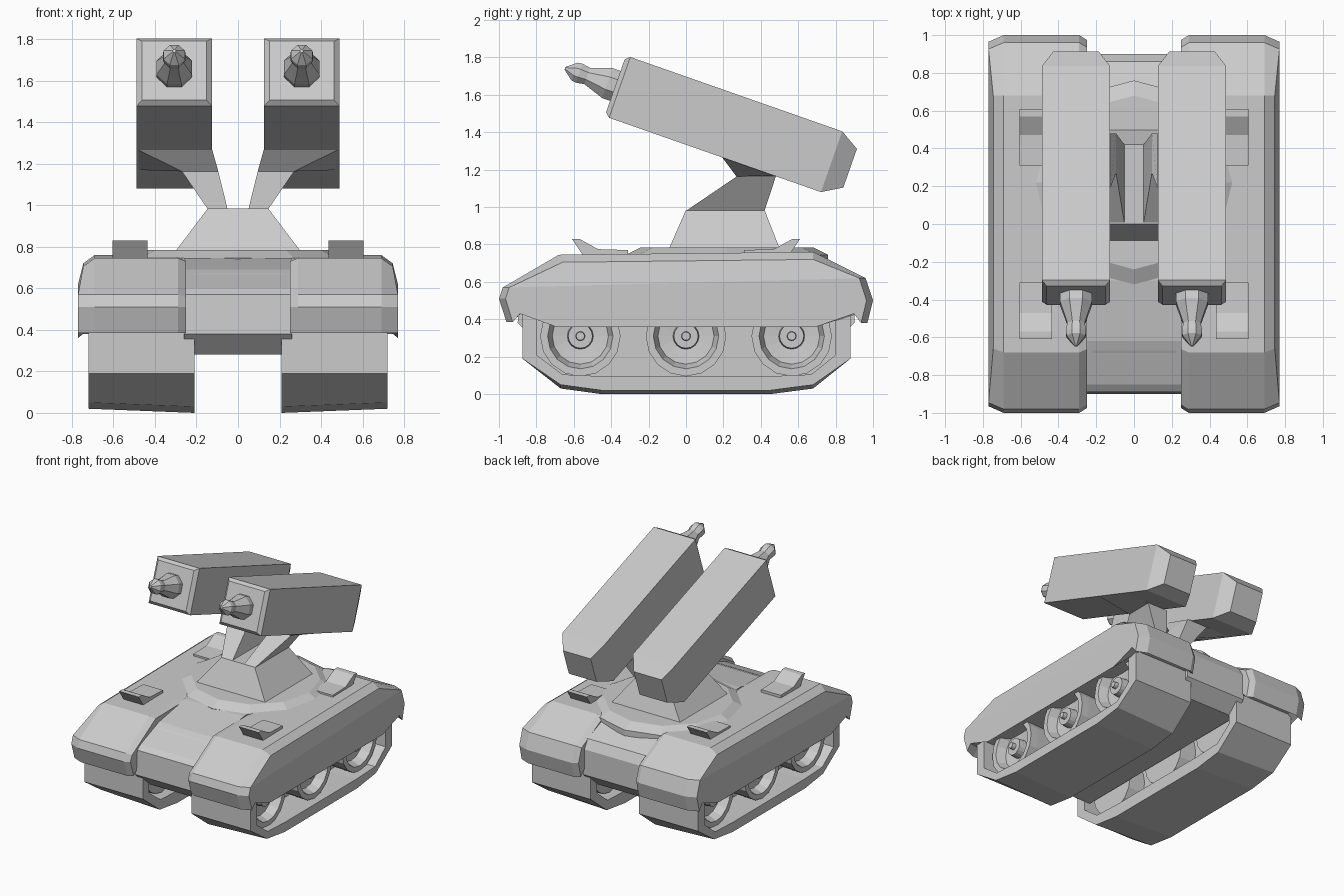
import bpy, bmesh, math

if "Cube" in bpy.data.objects:
    bpy.data.objects.remove(bpy.data.objects["Cube"])

grey = bpy.data.materials.new("armour grey")
grey.diffuse_color = (0.6, 0.6, 0.6, 1)
grey.use_nodes = True
grey.node_tree.nodes["Principled BSDF"].inputs["Base Color"].default_value = grey.diffuse_color


def loft(name, rings, mirror=False, cyclic=False, caps=True, fold=None):
    """Skin a list of equal-length point rings; optionally mirror across x."""
    bm = bmesh.new()
    vs = [[bm.verts.new(p) for p in r] for r in rings]
    n = len(rings[0])
    pairs = list(zip(vs, vs[1:]))
    if cyclic:
        pairs.append((vs[-1], vs[0]))
    for a, b in pairs:
        for i in range(n):
            j = (i + 1) % n
            bm.faces.new((a[i], a[j], b[j], b[i]))
    if caps and not cyclic:
        bm.faces.new(vs[0])
        if fold:  # split the end cap along a crease
            i, j = fold
            bm.faces.new(vs[-1][i:j + 1])
            bm.faces.new(vs[-1][j:] + vs[-1][:i + 1])
        else:
            bm.faces.new(vs[-1])
    bmesh.ops.recalc_face_normals(bm, faces=bm.faces)
    me = bpy.data.meshes.new(name)
    bm.to_mesh(me)
    bm.free()
    me.materials.append(grey)
    ob = bpy.data.objects.new(name, me)
    bpy.context.collection.objects.link(ob)
    if mirror:
        ob.modifiers.new("mirror", 'MIRROR')
    return ob


def at_x(x, prof):
    return [(x, y, z) for y, z in prof]


def prism(name, prof, x0, x1, mirror=False):
    return loft(name, [at_x(x0, prof), at_x(x1, prof)], mirror)


def rect(x0, x1, y0, y1, z0, z1=None):
    """Rectangle ring, front edge at z0 and back edge at z1."""
    z1 = z0 if z1 is None else z1
    return [(x0, y0, z0), (x1, y0, z0), (x1, y1, z1), (x0, y1, z1)]


# Hull between the fenders
prism("hull", [(-.80, .28), (-.90, .38), (-.89, .57), (-.85, .60), (-.62, .69),
               (-.30, .745), (.60, .755), (.86, .65), (.90, .58), (.90, .38),
               (.80, .28)], -.26, .26)
prism("front_vent", [(-.81, .57), (-.79, .61), (-.67, .672), (-.65, .64)], -.22, .22)

# Fenders with chamfered ends and an outer skirt
top = [(-.96, .385), (-1, .51), (-.98, .57), (-.68, .745), (.68, .76),
       (.96, .62), (1.0, .50), (.97, .38)]
body = top + [(.92, .43), (.70, .43), (-.70, .43), (-.90, .43)]
skirt = [(y * .965, z) for y, z in top + [(.93, .43), (.72, .36), (-.72, .36), (-.92, .43)]]
skirt[3], skirt[4] = (-.66, .705), (.68, .72)
inner = [(y * .975, z - (.015 if z > .55 else 0)) for y, z in body]
outer = [(.745 if i in (3, 4) else .77, y, z) for i, (y, z) in enumerate(skirt)]
loft("fender", [at_x(.25, inner), at_x(.29, body), at_x(.69, body), outer],
     mirror=True, fold=(2, 5))

# Fender flaps, front and rear
flap = [(-.61, .83), (-.57, .83), (-.47, .775), (-.31, .77), (-.31, .74), (-.55, .74)]
prism("front_flap", flap, .435, .605, True)
prism("rear_flap", [(-y, z) for y, z in flap], .435, .605, True)

# Track loops: the outer edge sits slightly higher at the bottom
track_out = [(-.875, .46), (-.875, .19), (-.67, .03), (-.45, 0),
             (.45, 0), (.68, .03), (.88, .19), (.88, .46)]
track_in = [(-.80, .43), (-.80, .21), (-.66, .105), (-.44, .095),
            (.44, .095), (.67, .105), (.80, .21), (.80, .43)]
raised = [(y, z + (.02 if z < .1 else 0)) for y, z in track_out]
loft("track", [at_x(.21, track_out), at_x(.72, raised),
               at_x(.72, track_in), at_x(.21, track_in)], True, cyclic=True)
prism("track_web", track_in, .40, .48, True)

# Road wheels: dished rim, hub and axle pin as one turned profile
wheel = [(.27, .20), (.60, .215), (.66, .215), (.66, .175), (.59, .15), (.58, .07),
         (.64, .065), (.64, .025), (.67, .022)]
for k, y0 in enumerate((-.565, 0, .565)):
    rings = [[(x, y0 + r * math.cos(a * math.tau / 16), .31 + r * math.sin(a * math.tau / 16))
              for a in range(16)] for x, r in wheel]
    loft("road_wheel_%d" % (k + 1), rings, True)

# Turret ring
rings = []
for r, z in ((.54, .70), (.54, .745), (.46, .785)):
    rings.append([(r * math.sin(a * math.tau / 12), .22 - r * math.cos(a * math.tau / 12), z)
                  for a in range(12)])
loft("turret_ring", rings)

# Turret pedestal
loft("pedestal", [rect(-.30, .30, -.09, .50, .78), rect(-.145, .145, 0, .42, .985)])

# Splayed launcher arms flaring into saddles under the pods
loft("launcher_arm", [rect(.05, .145, 0, .42, .98), rect(.095, .27, .27, .48, 1.163),
                      rect(.125, .488, .19, .48, 1.27, 1.17)], True)

# Launcher pods, built along a tilted axis
C, S = .944, .331
CX, CY, CZ = .307, -.378, 1.648


def pod_point(dx, t, h):
    """Offset sideways, back along the tube, and up across the tube."""
    return (CX + dx, CY + t * C + h * S, CZ - t * S + h * C)


def pod_ring(t, w, lo, hi):
    return [pod_point(-w, t, lo), pod_point(w, t, lo), pod_point(w, t, hi), pod_point(-w, t, hi)]


loft("launcher_pod", [pod_ring(0, .155, -.15, .15), pod_ring(.025, .181, -.172, .172),
                      pod_ring(1.225, .181, -.172, .172), pod_ring(1.33, .12, -.11, .11)], True)

# Missiles emerging from the pods
rings = []
for t, r in ((.05, .09), (-.045, .092), (-.09, .075), (-.16, .05),
             (-.205, .058), (-.23, .055), (-.285, .008)):
    rings.append([pod_point(r * math.cos((a + .5) * math.tau / 8), t,
                            r * math.sin((a + .5) * math.tau / 8)) for a in range(8)])
loft("missile", rings, True)
